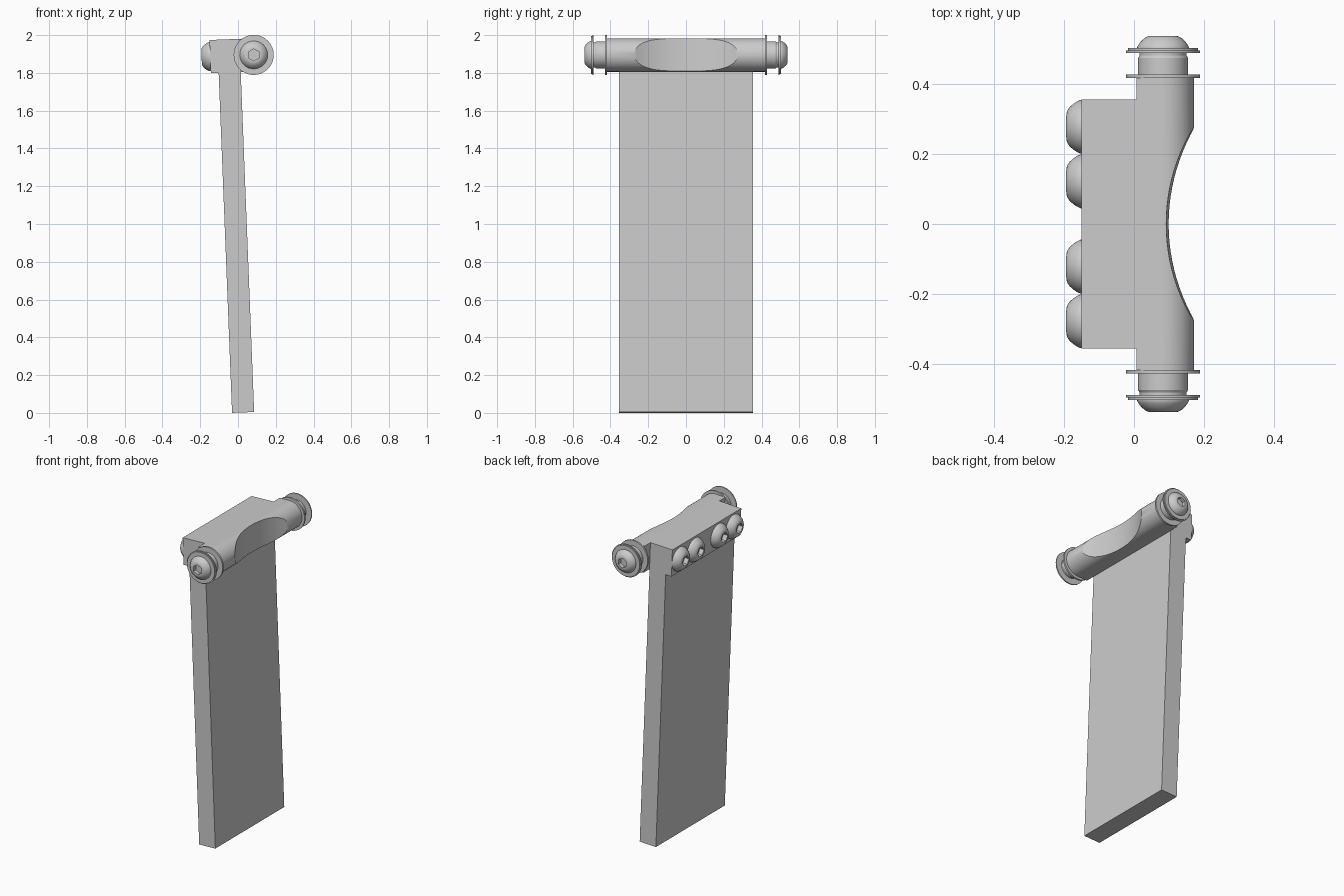
import bpy, bmesh, math
from mathutils import Matrix, Vector

if "Cube" in bpy.data.objects:
    bpy.data.objects.remove(bpy.data.objects["Cube"], do_unlink=True)

grey = bpy.data.materials.new("plain_grey")
grey.use_nodes = True
COLOUR = (0.6, 0.6, 0.6, 1)
grey.diffuse_color = COLOUR
grey.node_tree.nodes["Principled BSDF"].inputs["Base Color"].default_value = COLOUR

# The whole assembly leans slightly backwards about the y axis
TILT = Matrix.Translation((0.027, 0, 0.0025)) @ Matrix.Rotation(-math.atan(0.0394), 4, 'Y')


def finish(name, bm, matrix=Matrix(), smooth=True):
    bmesh.ops.recalc_face_normals(bm, faces=bm.faces)
    bm.transform(TILT @ matrix)
    mesh = bpy.data.meshes.new(name)
    bm.to_mesh(mesh)
    bm.free()
    mesh.materials.append(grey)
    obj = bpy.data.objects.new(name, mesh)
    bpy.context.collection.objects.link(obj)
    if smooth:
        activate(obj)
        bpy.ops.object.shade_smooth_by_angle(angle=math.radians(30))
    return obj


def activate(obj):
    bpy.ops.object.select_all(action='DESELECT')
    obj.select_set(True)
    bpy.context.view_layer.objects.active = obj


def prism(name, outline, half, smooth=False):
    """Extrude an x-z outline symmetrically along y."""
    bm = bmesh.new()
    face = bm.faces.new([bm.verts.new((x, -half, z)) for x, z in outline])
    new = bmesh.ops.extrude_face_region(bm, geom=[face])["geom"]
    bmesh.ops.translate(bm, vec=(0, 2 * half, 0),
                        verts=[v for v in new if isinstance(v, bmesh.types.BMVert)])
    return finish(name, bm, smooth=smooth)


def lathe(name, profile, matrix, sides=48):
    """Rings of (radius, height, is_hexagon) about z, capped at both ends."""
    bm = bmesh.new()
    rings = []
    for radius, height, hexagon in profile:
        ring = []
        for i in range(sides):
            a = 2 * math.pi * i / sides
            r = radius
            if hexagon:
                r /= math.cos((a + math.pi / 6) % (math.pi / 3) - math.pi / 6)
            ring.append(bm.verts.new((r * math.cos(a), r * math.sin(a), height)))
        rings.append(ring)
    for low, high in zip(rings, rings[1:]):
        for i in range(sides):
            j = (i + 1) % sides
            bm.faces.new((low[i], low[j], high[j], high[i]))
    bm.faces.new(rings[0][::-1])
    bm.faces.new(rings[-1])
    return finish(name, bm, matrix)


def rect(x0, x1, z0, z1):
    return [(x0, z0), (x1, z0), (x1, z1), (x0, z1)]


# Long panel and the mounting block on its upper end
prism("panel", rect(-0.0585, 0.0585, 0, 1.803), 0.356)
prism("mounting_block", rect(-0.10, 0.0585, 1.801, 1.977), 0.356)

# Crossbar: flat towards the block, half-round towards the outside
CX, CZ, R = 0.1306, 1.889, 0.088
arc = [(CX + R * math.cos(t), CZ + R * math.sin(t))
       for t in (math.radians(-90 + 180 * i / 32) for i in range(33))]
crossbar = prism("crossbar", [(0.0585, CZ - R)] + arc + [(0.0585, CZ + R)], 0.418)

# Scoop out the outer middle of the crossbar with a large cylinder
bm = bmesh.new()
bmesh.ops.create_cone(bm, cap_ends=True, segments=128, radius1=0.538, radius2=0.538, depth=0.5)
cutter = finish("scoop_cutter", bm, Matrix.Translation((0.143 + 0.538, 0, CZ)), smooth=False)
cutter.hide_render = True
activate(crossbar)
scoop = crossbar.modifiers.new("scoop", 'BOOLEAN')
scoop.operation = 'DIFFERENCE'
scoop.solver = 'EXACT'
scoop.object = cutter
bpy.ops.object.modifier_apply(modifier=scoop.name)
bpy.data.objects.remove(cutter, do_unlink=True)
activate(crossbar)
bpy.ops.object.shade_smooth_by_angle(angle=math.radians(30))


# Domed button head with a hexagonal socket
def button(radius, height):
    dome = [(radius, 0), (radius, 0.12), (0.95 * radius, 0.32), (0.85 * radius, 0.58),
            (0.72 * radius, 0.82), (0.6 * radius, 0.95), (0.5 * radius, 1)]
    return ([(r, h * height, False) for r, h in dome]
            + [(0.37 * radius, height, True), (0.37 * radius, 0.35 * height, True)])


# Washers, spacer and bolt at each end of the crossbar
for side, label in ((-1, "front"), (1, "back")):
    m = Matrix.Translation((CX, 0, CZ)) @ Matrix.Rotation(-side * math.pi / 2, 4, 'X')

    def plain(*points):
        return [(r, h, False) for r, h in points]

    lathe(label + "_inner_washer", plain((0.106, 0.417), (0.106, 0.428)), m)
    lathe(label + "_spacer", plain((0.072, 0.426), (0.072, 0.474), (0.067, 0.482), (0.067, 0.492)), m)
    lathe(label + "_outer_washer",
          plain((0.106, 0.489), (0.106, 0.496), (0.100, 0.496), (0.100, 0.503)), m)
    lathe(label + "_end_bolt", button(0.074, 0.037), m @ Matrix.Translation((0, 0, 0.501)))

# Row of four bolts on the rear of the mounting block
for i, y in enumerate((-0.278, -0.122, 0.122, 0.278)):
    m = Matrix.Translation((-0.0995, y, CZ)) @ Matrix.Rotation(-math.pi / 2, 4, 'Y')
    lathe("block_bolt_%d" % (i + 1), button(0.077, 0.046), m)
